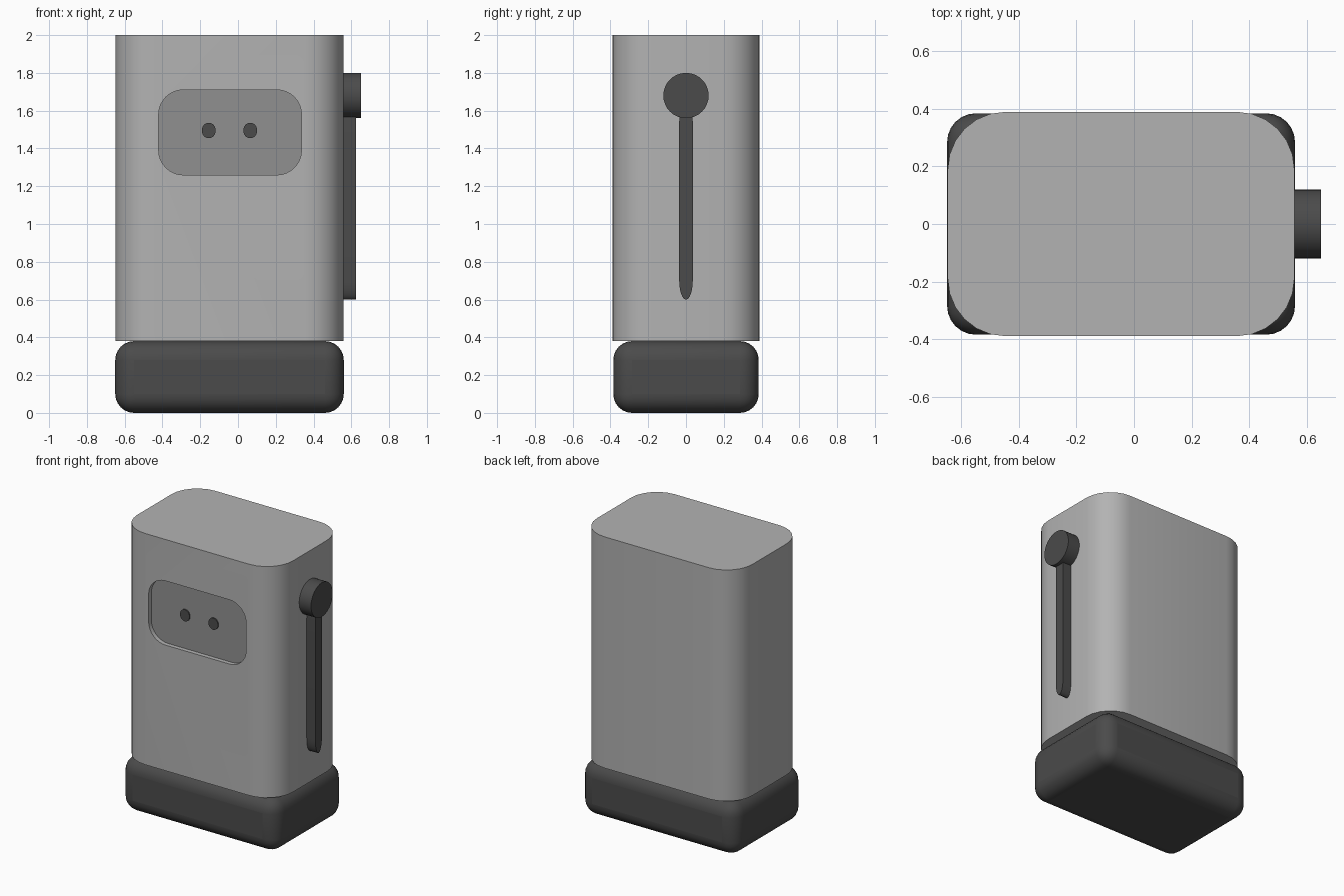
import bpy, bmesh, math
from mathutils import Vector

if "Cube" in bpy.data.objects:
    bpy.data.objects.remove(bpy.data.objects["Cube"])

CX = -0.045  # body centre line


def material(name, v):
    m = bpy.data.materials.new(name)
    m.diffuse_color = (v, v, v, 1)
    m.use_nodes = True
    m.node_tree.nodes["Principled BSDF"].inputs["Base Color"].default_value = m.diffuse_color
    return m


LIGHT, MID, DARK = material("light", 0.45), material("mid", 0.28), material("dark", 0.07)


def rounded(cu, cv, hu, hv, ru, rv, seg):
    """Rounded rectangle outline with elliptical corners."""
    pts = []
    for k, (su, sv) in enumerate([(1, 1), (-1, 1), (-1, -1), (1, -1)]):
        for i in range(seg + 1):
            a = math.pi / 2 * (k + i / seg)
            p = Vector((cu + su * (hu - ru) + ru * math.cos(a),
                        cv + sv * (hv - rv) + rv * math.sin(a)))
            if not pts or ((p - pts[-1]).length > 1e-4 and (p - pts[0]).length > 1e-4):
                pts.append(p)
    return pts


def smooth(ob):
    bpy.ops.object.select_all(action='DESELECT')
    ob.select_set(True)
    bpy.context.view_layer.objects.active = ob
    bpy.ops.object.shade_smooth_by_angle(angle=math.radians(35))


def prism(name, pts, axis, a, b, mat):
    """Extrude an outline along x, y or z from a to b."""
    place = {'x': lambda u, v, t: (t, u, v), 'y': lambda u, v, t: (u, t, v),
             'z': lambda u, v, t: (u, v, t)}[axis]
    bm = bmesh.new()
    lo, hi = ([bm.verts.new(place(u, v, t)) for u, v in pts] for t in (a, b))
    bm.faces.new(lo)
    bm.faces.new(hi)
    n = len(pts)
    for i in range(n):
        j = (i + 1) % n
        bm.faces.new((lo[i], lo[j], hi[j], hi[i]))
    bmesh.ops.recalc_face_normals(bm, faces=bm.faces)
    me = bpy.data.meshes.new(name)
    bm.to_mesh(me)
    bm.free()
    me.materials.append(mat)
    ob = bpy.data.objects.new(name, me)
    bpy.context.collection.objects.link(ob)
    smooth(ob)
    return ob


def apply_mods(ob):
    bpy.context.view_layer.objects.active = ob
    for m in list(ob.modifiers):
        bpy.ops.object.modifier_apply(modifier=m.name)
    smooth(ob)


# Body with a shallow recess for the panel
body = prism("body", rounded(CX, 0, 0.603, 0.39, 0.2, 0.2, 6), 'z', 0.38, 2.0, LIGHT)
cutter = prism("panel_cutter", rounded(-0.042, 1.485, 0.378, 0.225, 0.13, 0.13, 8),
               'y', -0.5, -0.36, MID)
cutter.hide_render = True
cut = body.modifiers.new("recess", 'BOOLEAN')
cut.operation = 'DIFFERENCE'
cut.object = cutter
cut.solver = 'EXACT'
apply_mods(body)
bpy.data.objects.remove(cutter)

# Panel floor colour
body.data.materials.append(MID)
for f in body.data.polygons:
    if f.normal.y < -0.99 and abs(f.center.y + 0.36) < 1e-3:
        f.material_index = len(body.data.materials) - 1

# Two eye holes on the panel
for side, x in (("left", -0.155), ("right", 0.065)):
    prism(side + "_eye", rounded(x, 1.495, 0.037, 0.041, 0.037, 0.041, 6),
          'y', -0.368, -0.355, DARK)

# Base block, rounded on all edges
base = prism("base", [(CX - 0.605, -0.385), (CX + 0.605, -0.385),
                      (CX + 0.605, 0.385), (CX - 0.605, 0.385)], 'z', 0, 0.38, DARK)
bev = base.modifiers.new("round", 'BEVEL')
bev.width = 0.1
bev.segments = 6
apply_mods(base)

# Side lever: round hub and hanging arm
prism("hub", rounded(0, 1.68, 0.12, 0.12, 0.12, 0.12, 8), 'x', 0.55, 0.65, DARK)
prism("lever_arm", rounded(0, 1.12, 0.036, 0.52, 0.036, 0.1, 6), 'x', 0.55, 0.625, DARK)
